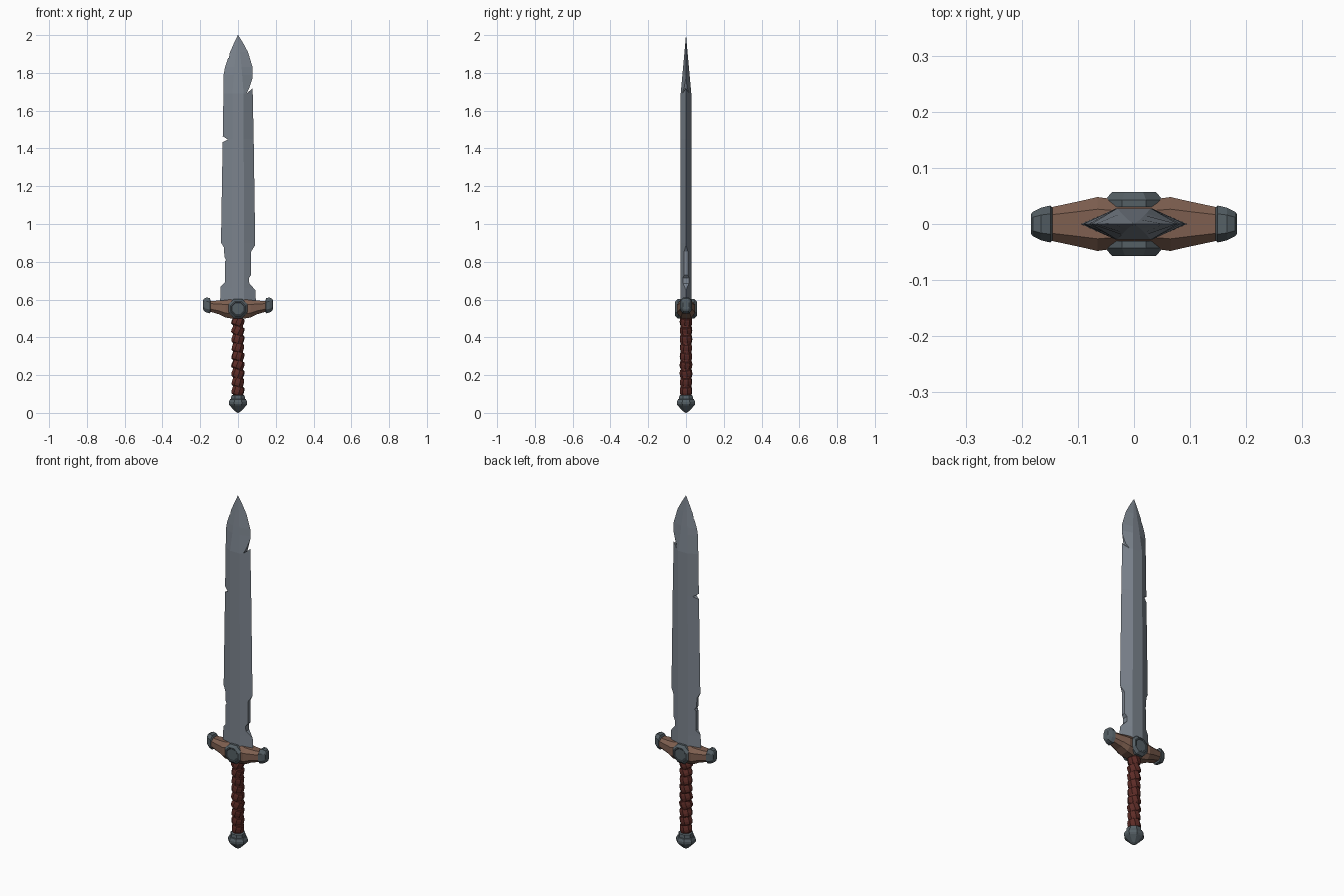
import bpy, bmesh, math, random
from mathutils import Matrix, Vector

if "Cube" in bpy.data.objects:
    bpy.data.objects.remove(bpy.data.objects["Cube"])

random.seed(4)

def mat(name, rgb):
    m = bpy.data.materials.new(name)
    m.diffuse_color = (*rgb, 1)
    m.use_nodes = True
    m.node_tree.nodes["Principled BSDF"].inputs["Base Color"].default_value = m.diffuse_color
    return m

STEEL = mat("steel", (0.20, 0.23, 0.27))
IRON = mat("dark_iron", (0.09, 0.115, 0.13))
WOOD = mat("wood", (0.21, 0.115, 0.08))
LEATHER = mat("leather", (0.11, 0.025, 0.02))

def add_loft(bm, rings):
    """Skin a list of equal-length point rings and cap both ends."""
    vs = [[bm.verts.new(p) for p in r] for r in rings]
    n = len(vs[0])
    for a, b in zip(vs, vs[1:]):
        for i in range(n):
            j = (i + 1) % n
            bm.faces.new((a[i], a[j], b[j], b[i]))
    bm.faces.new(vs[0][::-1])
    bm.faces.new(vs[-1])

def make(name, lofts, material=None, smooth=None):
    bm = bmesh.new()
    for rings in lofts:
        add_loft(bm, rings)
    bmesh.ops.recalc_face_normals(bm, faces=bm.faces[:])
    me = bpy.data.meshes.new(name)
    bm.to_mesh(me)
    bm.free()
    ob = bpy.data.objects.new(name, me)
    bpy.context.collection.objects.link(ob)
    if material:
        me.materials.append(material)
    bpy.ops.object.select_all(action='DESELECT')
    ob.select_set(True)
    bpy.context.view_layer.objects.active = ob
    if smooth:
        bpy.ops.object.shade_smooth_by_angle(angle=math.radians(smooth))
    return ob

def lathe(profile, n=8, m=Matrix()):
    """Rings around local z from (radius, height) pairs."""
    return [[m @ Vector((r * math.cos(2 * math.pi * (i + .5) / n),
                         r * math.sin(2 * math.pi * (i + .5) / n), h))
             for i in range(n)] for r, h in profile]

# Blade: hexagonal section (z, left edge, right edge, flat half width, half thickness)
rows = [(0.55, .096, .096, .032, .028), (0.66, .092, .092, .032, .028),
        (0.90, .090, .091, .032, .028), (1.45, .081, .083, .030, .028),
        (1.69, .077, .078, .030, .028), (1.79, .076, .078, .022, .019),
        (1.83, .069, .077, .019, .0155), (1.91, .042, .053, .011, .008),
        (1.96, .020, .026, .005, .0035), (2.0, .001, .001, .0004, .0004)]
blade = make("blade", [[[(-l, 0, z), (-f, -t, z), (f, -t, z), (r, 0, z), (f, t, z), (-f, t, z)]
                        for z, l, r, f, t in rows]], STEEL)

# Nicks cut out of the blade edges, as (x, z) outlines
nicks = [
    [(-.12, .67), (-.09, .67), (-.07, .69), (-.07, .80), (-.063, .81), (-.072, .825),
     (-.074, .875), (-.092, .905), (-.12, .91)],
    [(-.12, 1.42), (-.083, 1.432), (-.053, 1.447), (-.085, 1.467), (-.12, 1.48)],
    [(-.09, 1.872), (-.048, 1.88), (-.044, 1.905), (-.09, 1.92)],
    [(.12, .63), (.092, .65), (.06, .685), (.058, .715), (.07, .73), (.07, .855),
     (.092, .89), (.12, .89)],
    [(.12, 1.74), (.079, 1.72), (.045, 1.69), (.06, 1.72), (.078, 1.775), (.12, 1.79)],
]
cutter = make("nick_cutter", [[[(x, y, z) for x, z in n] for y in (-.1, .1)] for n in nicks])
cutter.hide_render = True
bpy.context.view_layer.objects.active = blade
mod = blade.modifiers.new("nicks", 'BOOLEAN')
mod.operation = 'DIFFERENCE'
mod.solver = 'EXACT'
mod.object = cutter
bpy.ops.object.modifier_apply(modifier=mod.name)
bpy.data.objects.remove(cutter)

def arm(stations, side=1):
    """Chamfered box sections along x: (x, z centre, half depth, half height)."""
    out = []
    for x, zc, hy, hz in stations:
        sec = [(1, .5), (.55, 1), (-.55, 1), (-1, .5), (-1, -.5), (-.55, -1), (.55, -1), (1, -.5)]
        out.append([(side * x, hy * u, zc + hz * v) for u, v in sec])
    return out

# Wooden crossguard, swollen beside the boss and rising to the ends
half = [(.03, .551, .043, .052), (.065, .551, .048, .046), (.10, .558, .040, .036),
        (.152, .565, .029, .028)]
make("crossguard", [arm([(-x, *r) for x, *r in half[::-1]] + half)], WOOD)

# Iron caps on the crossguard ends
cap = [(.145, .566, .028, .030), (.149, .567, .033, .040), (.166, .571, .029, .040),
       (.180, .572, .022, .033), (.184, .572, .017, .025)]
for side, label in ((-1, "left"), (1, "right")):
    make(label + "_guard_cap", [arm(cap, side)], IRON)

# Faceted round bosses on front and back
for a, label in ((90, "front"), (-90, "back")):
    m = Matrix.Translation((0, 0, .552)) @ Matrix.Rotation(math.radians(a), 4, 'X')
    make(label + "_boss", [lathe([(.056, .03), (.056, .043), (.042, .057), (.036, .057),
                                  (.033, .054)], 8, m)], IRON)

# Leather grip: a core with tilted overlapping wraps
make("grip_core", [lathe([(.028, .08), (.028, .52)], 8)], LEATHER, 50)
wraps = []
count = 9
for i in range(count):
    z = .118 + i * .365 / (count - 1)
    m = (Matrix.Translation((0, 0, z)) @ Matrix.Rotation(random.uniform(-.3, .3), 4, 'Z')
         @ Matrix.Rotation(math.radians(random.uniform(14, 26)), 4, 'Y'))
    wraps.append(lathe([(.026, -.025), (.031, -.021), (.034, -.006), (.033, .010),
                        (.030, .021), (.026, .024)], 8, m))
make("grip_wraps", wraps, LEATHER)

# Pommel with a pointed base
make("pommel", [lathe([(.002, 0), (.016, .008), (.047, .038), (.052, .046), (.052, .058),
                       (.045, .072), (.041, .074), (.038, .092), (.030, .096)], 8)], IRON)
